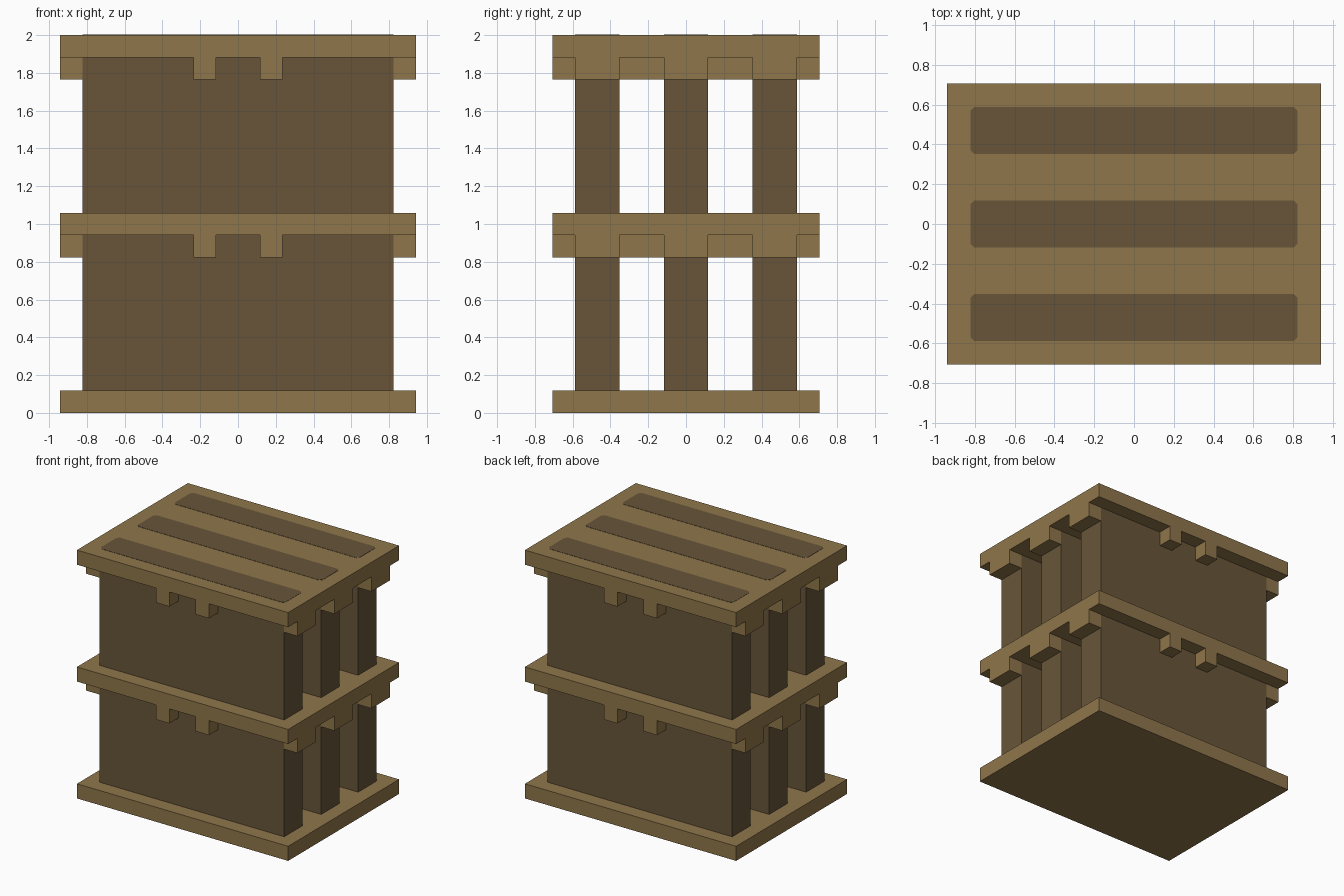
import bpy
import bmesh
from mathutils import Matrix, Vector

cube = bpy.data.objects.get("Cube")
if cube:
    bpy.data.objects.remove(cube, do_unlink=True)

U = 2 / 17                       # module: the model is 16 x 12 x 17 modules
LEVEL = 8 * U                    # height of one storey
HALF_X, HALF_Y, PANEL_X = 8 * U, 6 * U, 7 * U
ROWS = {"front": -4 * U, "middle": 0, "back": 4 * U}
SIDES = {"left": 1, "right": -1}


def make_material(name, color):
    mat = bpy.data.materials.new(name)
    mat.use_nodes = True
    mat.diffuse_color = color
    mat.node_tree.nodes["Principled BSDF"].inputs["Base Color"].default_value = color
    return mat


light_wood = make_material("light_wood", (0.275, 0.181, 0.069, 1))
dark_wood = make_material("dark_wood", (0.138, 0.091, 0.042, 1))


def box(name, center, size, mat, corner_cut=0):
    bm = bmesh.new()
    bmesh.ops.create_cube(bm, size=1, matrix=Matrix.Diagonal(Vector(size)).to_4x4())
    if corner_cut:
        upright = [e for e in bm.edges if abs(e.verts[0].co.z - e.verts[1].co.z) > size[2] / 2]
        bmesh.ops.bevel(bm, geom=upright, offset=corner_cut, segments=1, affect="EDGES")
    mesh = bpy.data.meshes.new(name)
    bm.to_mesh(mesh)
    bm.free()
    mesh.materials.append(mat)
    obj = bpy.data.objects.new(name, mesh)
    obj.location = center
    bpy.context.collection.objects.link(obj)


# Three shelves
for i, level in enumerate(("bottom", "middle", "top")):
    box(level + "_shelf", (0, 0, i * LEVEL + U / 2), (2 * HALF_X, 2 * HALF_Y, U), light_wood)

for i, storey in enumerate(("lower", "upper")):
    base = i * LEVEL + U
    beam_z = base + 6.5 * U
    # Upright panels with a short bracket at each end
    for row, y in ROWS.items():
        box(f"{storey}_{row}_panel", (0, y, base + 3.5 * U), (2 * PANEL_X, 2 * U, 7 * U), dark_wood)
        for side, s in SIDES.items():
            box(f"{storey}_{row}_{side}_bracket", (s * 7.5 * U, y, beam_z), (U, 2 * U, U), light_wood)
    # Cross beams running front to back below the shelf
    for side, s in SIDES.items():
        box(f"{storey}_{side}_cross_beam", (s * 1.5 * U, 0, beam_z), (U, 2 * HALF_Y, U), light_wood)

# Dark inlaid strips on the top surface
for row, y in ROWS.items():
    box(row + "_top_inlay", (0, y, 2), (2 * PANEL_X, 2 * U, 0.004), dark_wood, corner_cut=0.02)
